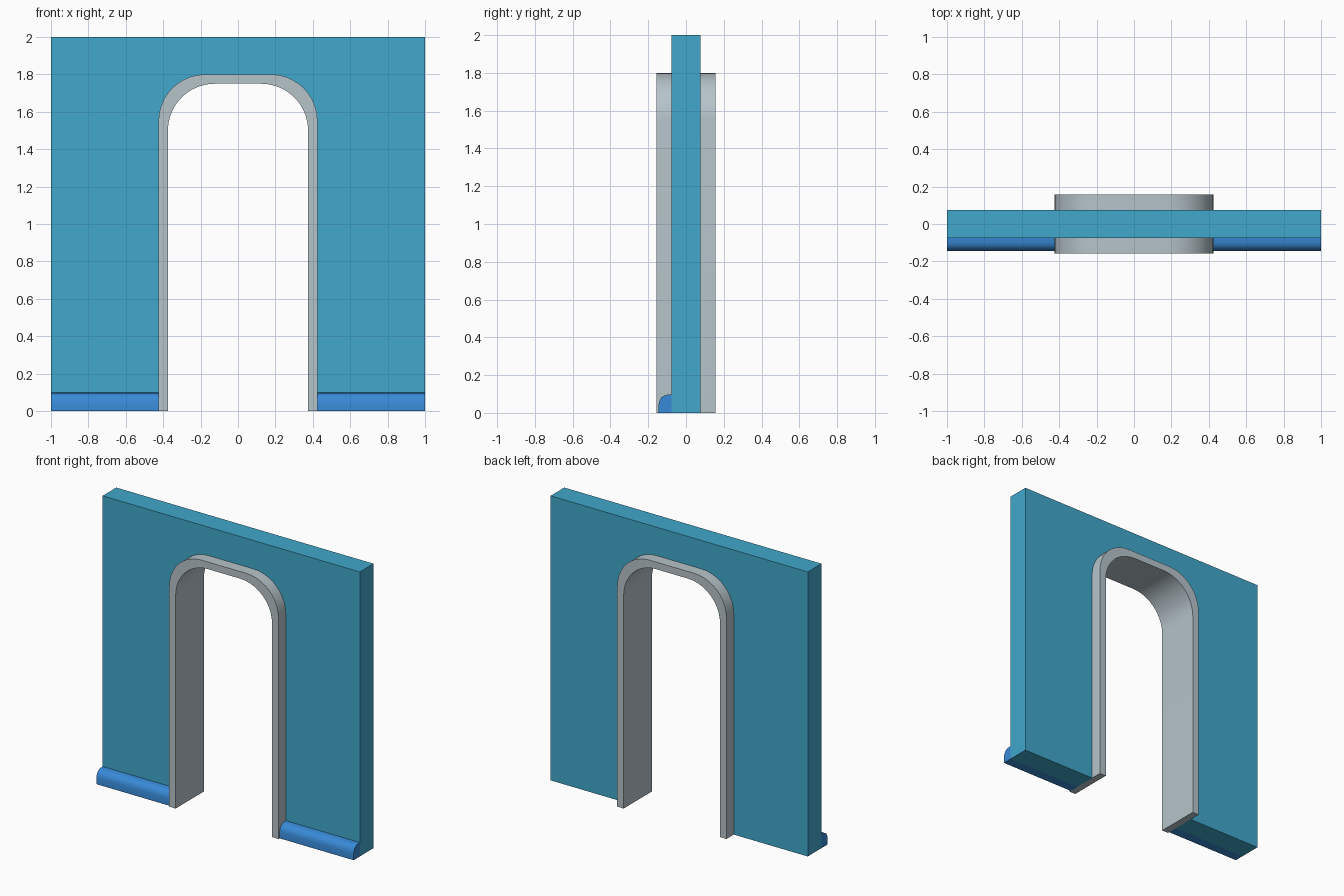
import bpy, bmesh, math

if "Cube" in bpy.data.objects:
    bpy.data.objects.remove(bpy.data.objects["Cube"])

def material(name, colour):
    m = bpy.data.materials.new(name)
    m.diffuse_color = (*colour, 1)
    m.use_nodes = True
    m.node_tree.nodes["Principled BSDF"].inputs["Base Color"].default_value = m.diffuse_color
    return m

WALL = material("teal wall", (0.052, 0.392, 0.604))
FRAME = material("pale grey frame", (0.468, 0.552, 0.591))
BASE = material("blue skirting", (0.040, 0.255, 0.680))

def arch(half, top, radius=0.25, steps=10):
    """Round-cornered doorway outline (x, z), from left foot to right foot."""
    right = []
    for i in range(steps + 1):
        a = math.pi / 2 * (1 - i / steps)
        right.append((half - radius + radius * math.cos(a),
                      top - radius + radius * math.sin(a)))
    right.append((half, 0))
    return [(-x, z) for x, z in reversed(right)] + right

def extrude(name, points, axis, start, end, mat):
    """Sweep a closed 2D profile along y (points are x, z) or x (points are y, z)."""
    bm = bmesh.new()
    place = (lambda p: (p[0], start, p[1])) if axis == "y" else (lambda p: (start, p[0], p[1]))
    face = bm.faces.new([bm.verts.new(place(p)) for p in points])
    ext = bmesh.ops.extrude_face_region(bm, geom=[face])
    verts = [g for g in ext["geom"] if isinstance(g, bmesh.types.BMVert)]
    d = end - start
    bmesh.ops.translate(bm, verts=verts, vec=(0, d, 0) if axis == "y" else (d, 0, 0))
    bmesh.ops.recalc_face_normals(bm, faces=bm.faces)
    mesh = bpy.data.meshes.new(name)
    bm.to_mesh(mesh)
    bm.free()
    obj = bpy.data.objects.new(name, mesh)
    bpy.context.collection.objects.link(obj)
    mesh.materials.append(mat)
    bpy.ops.object.select_all(action="DESELECT")
    obj.select_set(True)
    bpy.context.view_layer.objects.active = obj
    bpy.ops.object.shade_smooth_by_angle(angle=math.radians(35))
    return obj

outer = arch(0.425, 1.80)
inner = arch(0.375, 1.75)

# Wall panel with the doorway left open
extrude("wall", [(-1, 0), (-1, 2), (1, 2), (1, 0)] + outer[::-1], "y", -0.076, 0.076, WALL)

# Door frame lining the opening and projecting on both sides
extrude("door_frame", outer + inner[::-1], "y", -0.157, 0.157, FRAME)

# Rounded skirting boards on the front only
skirting = [(-0.076, 0), (-0.076, 0.098), (-0.100, 0.096), (-0.115, 0.092),
            (-0.130, 0.082), (-0.140, 0.065), (-0.145, 0.045), (-0.145, 0)]
for side, sign in (("left", -1), ("right", 1)):
    extrude(side + "_skirting", skirting, "x", sign * 0.425, sign, BASE)
